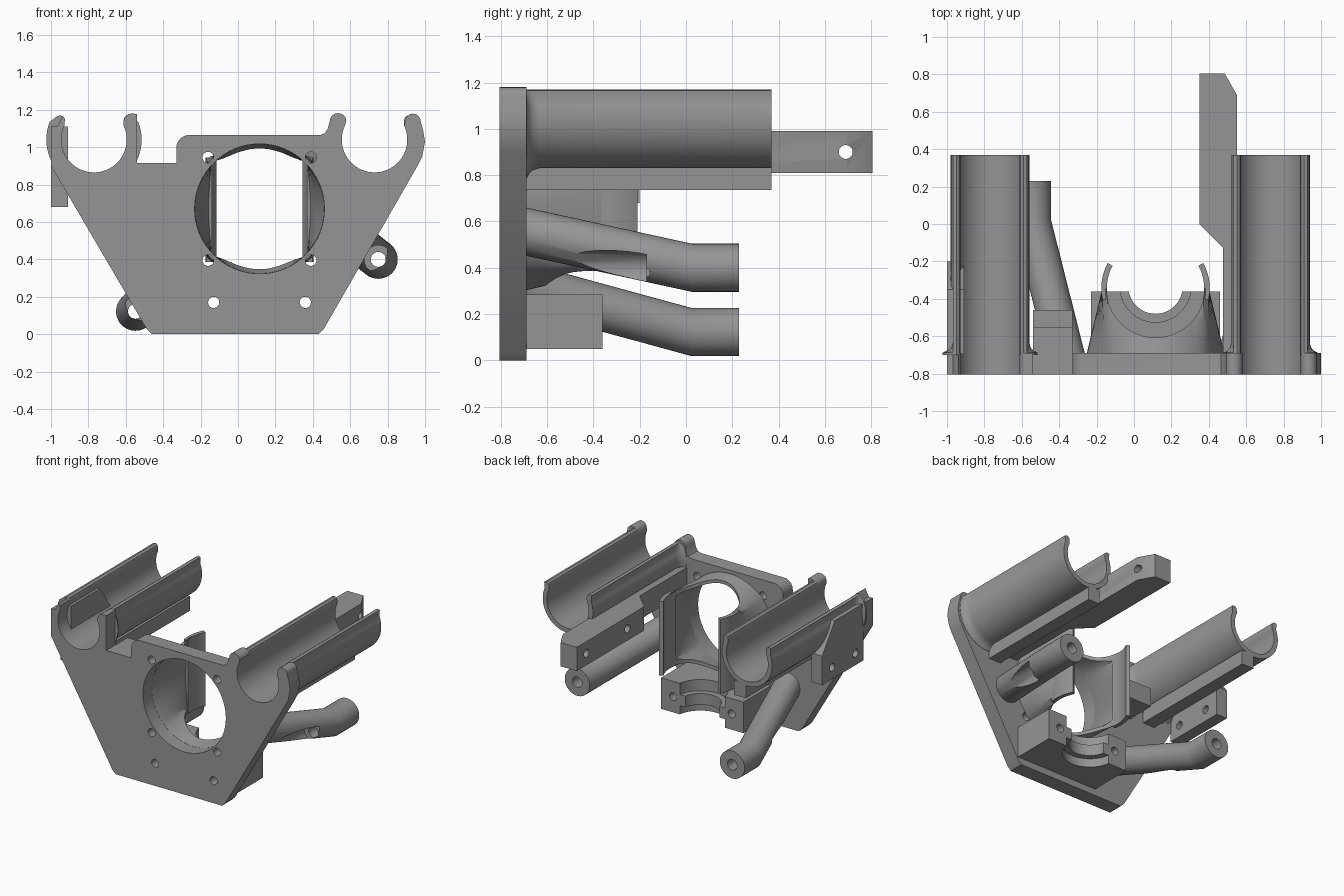
import bpy, bmesh, math
from mathutils import Vector

if "Cube" in bpy.data.objects:
    bpy.data.objects.remove(bpy.data.objects["Cube"])

GREY = bpy.data.materials.new("grey_plastic")
GREY.diffuse_color = (0.30, 0.30, 0.30, 1)
GREY.use_nodes = True
GREY.node_tree.nodes["Principled BSDF"].inputs["Base Color"].default_value = GREY.diffuse_color


def loft(name, rings):
    """Solid skinned through equal-length rings, capped at both ends."""
    bm = bmesh.new()
    vs = [[bm.verts.new(p) for p in r] for r in rings]
    n = len(vs[0])
    for a, b in zip(vs, vs[1:]):
        for i in range(n):
            bm.faces.new((a[i], a[(i + 1) % n], b[(i + 1) % n], b[i]))
    bm.faces.new(vs[0])
    bm.faces.new(vs[-1][::-1])
    bmesh.ops.recalc_face_normals(bm, faces=bm.faces)
    me = bpy.data.meshes.new(name)
    bm.to_mesh(me)
    bm.free()
    ob = bpy.data.objects.new(name, me)
    bpy.context.collection.objects.link(ob)
    me.materials.append(GREY)
    return ob


def prism(name, pts, a, b, axis):
    """2D profile extruded from a to b along an axis."""
    put = {"x": lambda p, t: (t, *p), "y": lambda p, t: (p[0], t, p[1]),
           "z": lambda p, t: (*p, t)}[axis]
    return loft(name, [[put(p, t) for p in pts] for t in (a, b)])


def arc(cx, cy, r, a, b, n=24):
    return [(cx + r * math.cos(math.radians(a + (b - a) * i / n)),
             cy + r * math.sin(math.radians(a + (b - a) * i / n))) for i in range(n + 1)]


def disc(c, r, a, b, axis, n=40):
    return prism("cutter", arc(*c, r, 0, 360, n)[:-1], a, b, axis)


def box(name, x, y, z):
    return prism(name, [(x[0], y[0]), (x[1], y[0]), (x[1], y[1]), (x[0], y[1])], *z, "z")


def cut(ob, *tools):
    for t in tools:
        m = ob.modifiers.new("cut", "BOOLEAN")
        m.operation, m.solver, m.object = "DIFFERENCE", "EXACT", t
        bpy.context.view_layer.objects.active = ob
        bpy.ops.object.modifier_apply(modifier=m.name)
        bpy.data.objects.remove(t)


Y0, Y1 = -0.805, -0.69          # plate front and back
CX, CZ = 0.115, 0.67            # fan opening centre
RX, LX, TZ = 0.73, -0.77, 1.04  # bearing holder centres

# Front plate with hooks and bearing cradles
outline = [(-0.49, 0.03), (-0.46, 0), (0.43, 0), (0.46, 0.03), (0.96, 0.90), (0.985, 0.95),
           (1.0, 1.03), (0.99, 1.09), (0.975, 1.14)]
outline += arc(0.935, 1.137, 0.042, 20, 170, 8)
outline += arc(RX, TZ, 0.175, 25, -205, 40)
outline += arc(0.535, 1.137, 0.045, 10, 180, 8)
outline += [(0.48, 1.10), (0.465, 1.075), (0.44, 1.065)]
outline += arc(-0.26, 0.995, 0.07, 90, 180, 6)
outline += [(-0.33, 0.915), (-0.54, 0.915), (-0.54, 1.178)]
outline += arc(-0.57, 1.137, 0.042, 90, 180, 5)
outline += arc(LX, TZ, 0.175, 25, -205, 40)
outline += [(-0.925, 1.15), (-0.937, 1.167), (-0.967, 1.11), (-1.0, 1.11), (-1.0, 0.90)]
plate = prism("front_plate", outline, Y0, Y1, "y")
cut(plate, disc((CX, CZ), 0.347, -0.9, -0.6, "y", 64))
for sx in (-0.275, 0.275):
    for sz in (-0.275, 0.275):
        cut(plate, disc((CX + sx, CZ + sz), 0.03, -0.9, -0.6, "y", 20))

# Bearing holders: open troughs flaring into the plate
def trough_ring(cx, y, R):
    right = [(0.157, 0.10), (0.163, 0.12), (0.178, 0.13), (0.198, 0.125)]
    pts = [(p[0] - cx, p[1] - TZ) for p in arc(cx, TZ, 0.175, -205, 25, 40)] + right
    pts += [p for p in arc(0, 0, R, 22, -202, 40)]
    pts += [(-x, z) for x, z in right[::-1]]
    return [(cx + x, y, TZ + z) for x, z in pts]


for name, cx, rib in (("right_holder", RX, (0.62, 0.72)), ("left_holder", LX, (-0.76, -0.66))):
    flare = [(-0.70, 0.255), (-0.688, 0.252), (-0.678, 0.232), (-0.66, 0.217), (-0.635, 0.21), (0.37, 0.21)]
    loft(name, [trough_ring(cx, y, R) for y, R in flare])
    box(name + "_rib", rib, (-0.70, 0.37), (0.735, 0.845))

# Long switch arm beside the right holder
arm = prism("switch_bar", [(0.475, -0.70), (0.475, -0.125), (0.35, 0), (0.35, 0.805),
                           (0.485, 0.805), (0.55, 0.69), (0.55, -0.70)], 0.81, 0.99, "z")
cut(arm, disc((0.69, 0.90), 0.03, 0.2, 0.8, "x", 20), disc((0.20, 0.90), 0.03, 0.3, 0.5, "x", 20))

# Side bracket on the left holder
side = prism("side_bracket", [(-0.695, 1.11), (-0.35, 1.11), (-0.2, 0.90), (-0.2, 0.68), (-0.695, 0.68)],
             -1.0, -0.91, "x")
cut(side, disc((-0.32, 0.77), 0.03, -1.1, -0.8, "x", 20), disc((-0.60, 0.77), 0.03, -1.1, -0.8, "x", 20))

# Belt clamp block behind the notch
box("clamp_block", (-0.54, -0.33), (-0.70, -0.55), (0.72, 0.915))
box("clamp_lip", (-0.54, -0.33), (-0.56, -0.46), (0.72, 0.86))

# Fan duct: round at the plate, square at the back, scooped by a vertical cylinder
def duct_ring(y, r, half, t):
    out = []
    for i in range(64):
        a = 2 * math.pi * (i + 0.5) / 64
        c, s = math.cos(a), math.sin(a)
        k = half / max(abs(c), abs(s))
        d = r * (1 - t) + k * t
        out.append((CX + d * c, y, CZ + d * s))
    return out


duct = loft("fan_duct", [duct_ring(-0.70 + 0.355 * t, 0.37, 0.285, t) for t in (0, 0.25, 0.5, 0.75, 1)])
bore = loft("cutter", [duct_ring(-0.70 + 0.355 * t, 0.346, 0.258, t) for t in (-0.02, 0.25, 0.5, 0.75, 1.05)])
cut(duct, bore, disc((CX, -0.345), 0.262, 0.2, 1.2, "z", 64))
for name, a, b in (("duct_wall_right", -12, 28), ("duct_wall_left", 152, 192)):
    prism(name, arc(CX, -0.345, 0.29, a, b, 12) + arc(CX, -0.345, 0.26, b, a, 12), 0.385, 0.945, "z")

# Hot end mount block with grooved half-round seat
mount = box("mount_block", (-0.23, 0.46), (-0.70, -0.36), (0.05, 0.285))
seat = (CX, -0.335)
cut(mount, disc(seat, 0.145, 0, 0.4, "z", 48), disc(seat, 0.19, 0.20, 0.4, "z", 48),
    disc(seat, 0.19, 0, 0.115, "z", 48))
for x in (-0.13, 0.36):
    cut(plate, disc((x, 0.17), 0.03, -0.9, -0.6, "y", 20))
    cut(mount, disc((x, 0.17), 0.03, -0.9, -0.2, "y", 20))

# Bent screw arms, drilled from the back end with a wider rear relief
def screw_arm(name, start, end):
    s, e = Vector((start[0], -0.70, start[1])), Vector((end[0], 0.025, end[1]))
    rings = []
    for p in (s, e, Vector((end[0], 0.23, end[1]))):
        rings.append([(p.x + x, p.y, p.z + z) for x, z in arc(0, 0, 0.104, 0, 360, 40)[:-1]])
    ob = loft(name, rings)
    cut(ob, disc(end, 0.04, -0.68, 0.3, "y", 24), disc(end, 0.075, -0.68, -0.17, "y", 32))


screw_arm("right_screw_arm", (0.55, 0.558), (0.75, 0.40))
screw_arm("left_screw_arm", (-0.365, 0.32), (-0.548, 0.122))

# Smooth curved surfaces, keep hard edges
for ob in bpy.context.scene.objects:
    ob.select_set(True)
    bpy.context.view_layer.objects.active = ob
bpy.ops.object.shade_smooth_by_angle(angle=math.radians(30))
